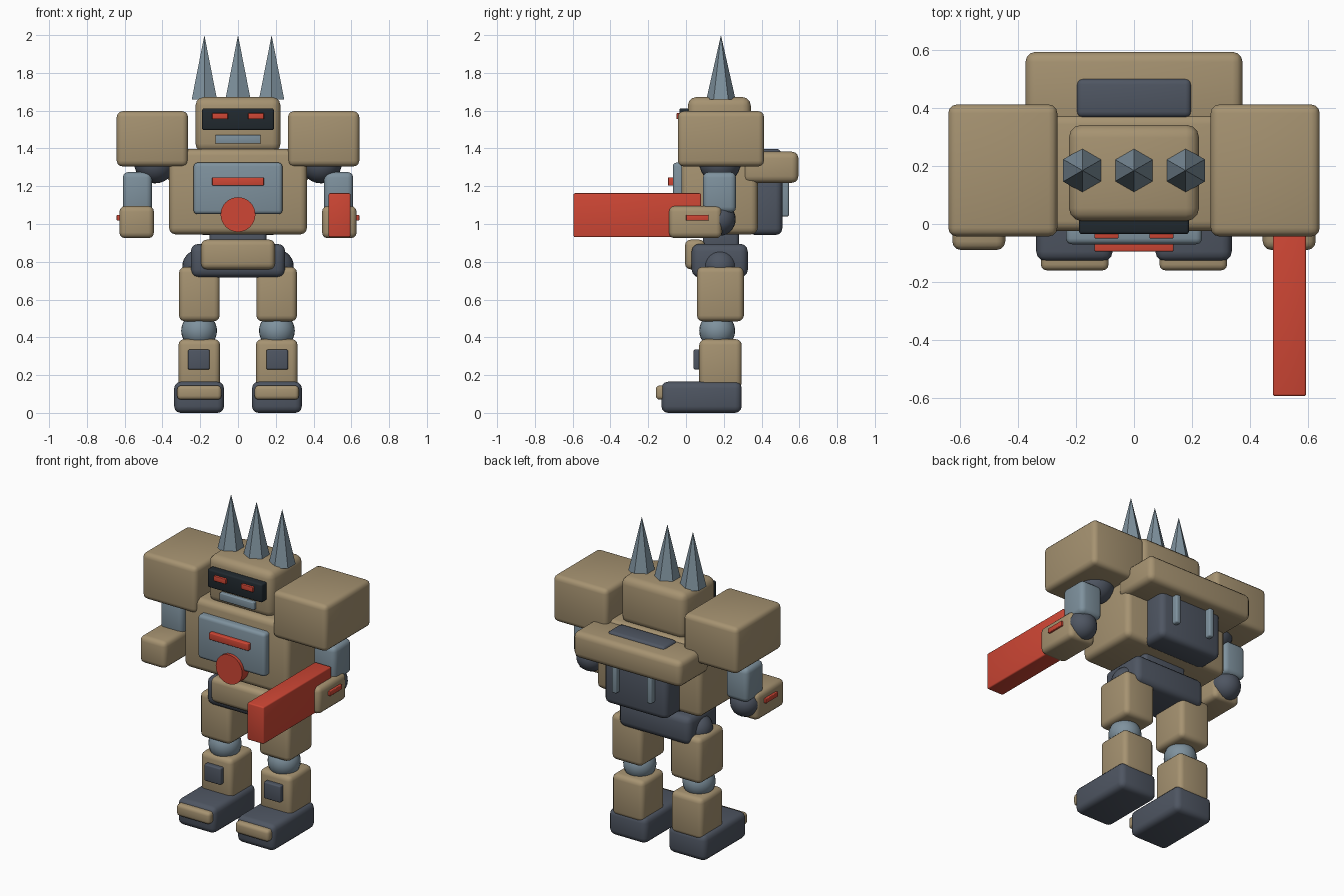
import bpy, math

if "Cube" in bpy.data.objects:
    bpy.data.objects.remove(bpy.data.objects["Cube"])


def material(name, rgb):
    m = bpy.data.materials.new(name)
    m.diffuse_color = (*rgb, 1)
    m.use_nodes = True
    m.node_tree.nodes["Principled BSDF"].inputs["Base Color"].default_value = m.diffuse_color
    return m


TAN = material("tan armour", (0.38, 0.29, 0.165))
RED = material("red", (0.62, 0.062, 0.035))
STEEL = material("blue grey steel", (0.21, 0.285, 0.34))
DARK = material("dark slate", (0.077, 0.092, 0.122))
BLACK = material("visor black", (0.015, 0.022, 0.028))


def finish(ob, name, mat):
    ob.name = name
    ob.data.materials.append(mat)
    bpy.ops.object.shade_smooth_by_angle(angle=math.radians(35))
    return ob


def box(name, mat, x, y, z, bevel=0.03):
    """Rounded box from (min, max) ranges."""
    ranges = (x, y, z)
    bpy.ops.mesh.primitive_cube_add(size=1, location=[(a + b) / 2 for a, b in ranges])
    ob = bpy.context.object
    ob.scale = [b - a for a, b in ranges]
    bpy.ops.object.transform_apply(location=False, rotation=False, scale=True)
    if bevel:
        mod = ob.modifiers.new("rounding", 'BEVEL')
        mod.width = bevel
        mod.segments = 3
        bpy.ops.object.modifier_apply(modifier=mod.name)
    return finish(ob, name, mat)


def ball(name, mat, loc, r):
    bpy.ops.mesh.primitive_uv_sphere_add(segments=24, ring_count=14, radius=r, location=loc)
    return finish(bpy.context.object, name, mat)


def sided(s, a, b):
    return (a, b) if s > 0 else (-b, -a)


# Legs and arms, one per side
for s, side in ((-1, "right"), (1, "left")):
    def pair(part, mat, x, y, z, bevel=0.03):
        box(f"{side}_{part}", mat, sided(s, *x), y, z, bevel)

    # Leg
    pair("foot", DARK, (0.074, 0.338), (-0.13, 0.295), (0, 0.165), 0.035)
    pair("toe_plate", TAN, (0.088, 0.322), (-0.16, -0.06), (0.07, 0.145), 0.02)
    pair("shin", TAN, (0.095, 0.315), (0.07, 0.295), (0.13, 0.39))
    pair("shin_plate", DARK, (0.15, 0.265), (0.04, 0.09), (0.23, 0.335), 0.008)
    ball(f"{side}_knee", STEEL, (s * 0.206, 0.165, 0.435), 0.095)
    pair("thigh", TAN, (0.097, 0.312), (0.058, 0.306), (0.485, 0.773))
    ball(f"{side}_hip", DARK, (s * 0.205, 0.18, 0.775), 0.09)

    # Arm
    pair("shoulder_pad", TAN, (0.265, 0.642), (-0.043, 0.413), (1.305, 1.597), 0.03)
    ball(f"{side}_shoulder_joint", DARK, (s * 0.44, 0.18, 1.325), 0.11)
    pair("upper_arm", STEEL, (0.455, 0.61), (0.09, 0.265), (1.06, 1.275))
    ball(f"{side}_elbow", DARK, (s * 0.535, 0.175, 1.025), 0.088)
    pair("forearm", TAN, (0.445, 0.628), (-0.09, 0.19), (0.925, 1.095))
    pair("forearm_light", RED, (0.6, 0.642), (0.0, 0.12), (1.018, 1.048), 0.004)

    # Eye and backpack pipe
    pair("eye", RED, (0.053, 0.137), (-0.05, -0.01), (1.555, 1.587), 0.004)
    pair("backpack_pipe", STEEL, (0.105, 0.14), (0.48, 0.545), (1.04, 1.26), 0.01)

# Arm cannon
box("arm_cannon", RED, (0.48, 0.595), (-0.595, 0.08), (0.93, 1.163), 0.008)

# Pelvis and torso
box("pelvis", DARK, (-0.25, 0.25), (0.03, 0.327), (0.717, 0.895), 0.04)
box("crotch_plate", TAN, (-0.195, 0.195), (-0.005, 0.1), (0.76, 0.917), 0.03)
box("waist", DARK, (-0.15, 0.15), (0.09, 0.28), (0.86, 0.98), 0.02)
box("torso", TAN, (-0.365, 0.365), (-0.025, 0.38), (0.945, 1.397), 0.035)
box("chest_plate", STEEL, (-0.235, 0.235), (-0.07, 0.02), (1.052, 1.325), 0.02)
box("chest_bar", RED, (-0.137, 0.137), (-0.095, -0.04), (1.203, 1.247), 0.005)
bpy.ops.mesh.primitive_cylinder_add(vertices=32, radius=0.092, depth=0.09,
                                    location=(0, -0.045, 1.05), rotation=(math.pi / 2, 0, 0))
finish(bpy.context.object, "chest_disc", RED)

# Backpack
box("backpack", DARK, (-0.22, 0.22), (0.33, 0.51), (0.942, 1.26), 0.035)
box("back_collar", TAN, (-0.375, 0.375), (0.3, 0.595), (1.218, 1.383), 0.035)
box("back_vent", DARK, (-0.198, 0.198), (0.368, 0.502), (1.34, 1.397), 0.02)

# Head
box("head", TAN, (-0.225, 0.225), (0.01, 0.343), (1.38, 1.672), 0.045)
box("visor", BLACK, (-0.19, 0.19), (-0.035, 0.04), (1.497, 1.612), 0.01)
box("mouth_grille", STEEL, (-0.12, 0.12), (-0.015, 0.04), (1.425, 1.472), 0.005)

# Six-sided crest spikes
for i in (-1, 0, 1):
    bpy.ops.mesh.primitive_cone_add(vertices=6, radius1=0.077, radius2=0, depth=0.34,
                                    location=(i * 0.178, 0.185, 1.83))
    spike = bpy.context.object
    spike.name = f"crest_spike_{i + 2}"
    spike.data.materials.append(STEEL)
